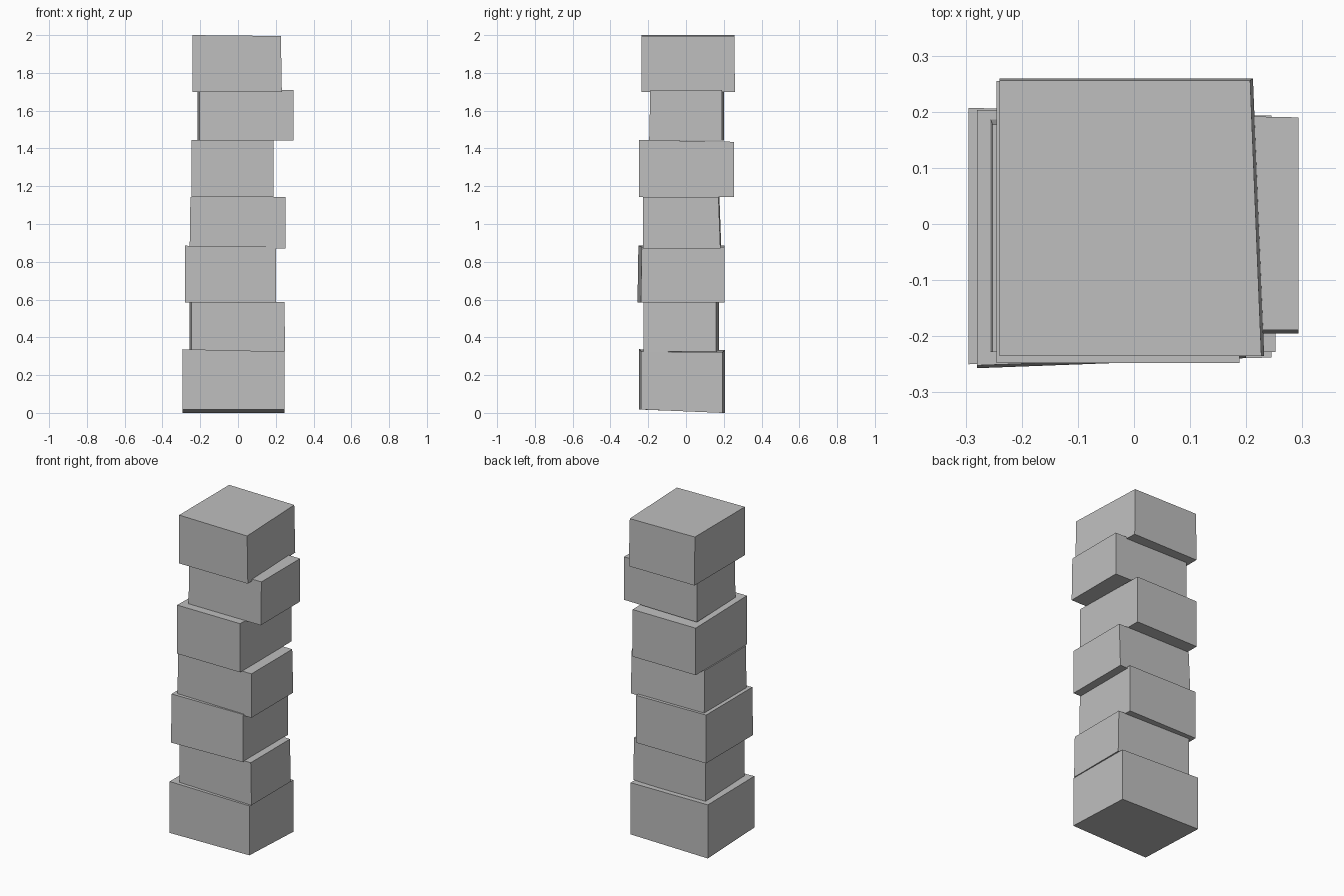
import bpy

default_cube = bpy.data.objects.get("Cube")
if default_cube:
    bpy.data.objects.remove(default_cube, do_unlink=True)

# One plain grey stone colour
stone = bpy.data.materials.new("grey_stone")
stone.use_nodes = True
grey = (0.52, 0.52, 0.52, 1)
stone.diffuse_color = grey
stone.node_tree.nodes["Principled BSDF"].inputs["Base Color"].default_value = grey


def block(name, x, y, z, left_in=0, right_in=0, front_in=0, back_in=0,
          top_right_in=0, top_front_in=0, top_back_in=0, top_left_in=0,
          top_drop_right=0, top_drop_back=0, bottom_lift_front=0):
    """Roughly cut block: x, y, z are its spans.
    left_in moves the front end of the left side inward, right_in the back end
    of the right side; front_in and back_in move the right ends of those sides.
    The top_ values pull in the upper edges or tilt the top face."""
    corners = []
    for top in (False, True):
        for right, back in ((0, 0), (1, 0), (1, 1), (0, 1)):
            if right:
                px = x[1] - right_in * back - top_right_in * top
            else:
                px = x[0] + left_in * (1 - back) + top_left_in * top
            if back:
                py = y[1] - back_in * right - top_back_in * top
            else:
                py = y[0] + front_in * right + top_front_in * top
            if top:
                pz = z[1] - top_drop_right * right - top_drop_back * back
            else:
                pz = z[0] + bottom_lift_front * (1 - back)
            corners.append((px, py, pz))

    # Bottom, top, then the four sides
    faces = [(3, 2, 1, 0), (4, 5, 6, 7)]
    for i in range(4):
        j = (i + 1) % 4
        faces.append((i, j, j + 4, i + 4))
    mesh = bpy.data.meshes.new(name)
    mesh.from_pydata(corners, [], faces)
    mesh.materials.append(stone)
    mesh.update()
    obj = bpy.data.objects.new(name, mesh)
    bpy.context.collection.objects.link(obj)
    return obj


# Stack from the ground up, wide and narrow courses alternating
block("base_block", (-0.295, 0.245), (-0.25, 0.207), (0, 0.337),
      front_in=0.012, back_in=0.014, top_drop_right=0.012,
      top_drop_back=0.004, bottom_lift_front=0.018)
block("second_block", (-0.257, 0.25), (-0.225, 0.175), (0.325, 0.588),
      left_in=0.012, back_in=0.015, top_right_in=0.005)
block("third_block", (-0.28, 0.2), (-0.257, 0.203), (0.585, 0.885),
      front_in=0.018, top_front_in=0.005, top_drop_right=0.006)
block("fourth_block", (-0.256, 0.252), (-0.228, 0.187), (0.87, 1.143),
      back_in=0.005, top_left_in=0.004, top_back_in=0.01)
block("fifth_block", (-0.245, 0.188), (-0.248, 0.255), (1.143, 1.445),
      top_drop_back=0.01)
block("sixth_block", (-0.215, 0.293), (-0.195, 0.2), (1.443, 1.71),
      left_in=0.012, back_in=0.01, top_front_in=0.006)
block("top_block", (-0.24, 0.232), (-0.235, 0.259), (1.7, 2.0),
      right_in=0.02, top_right_in=0.005, top_drop_right=0.005,
      top_back_in=0.003)
